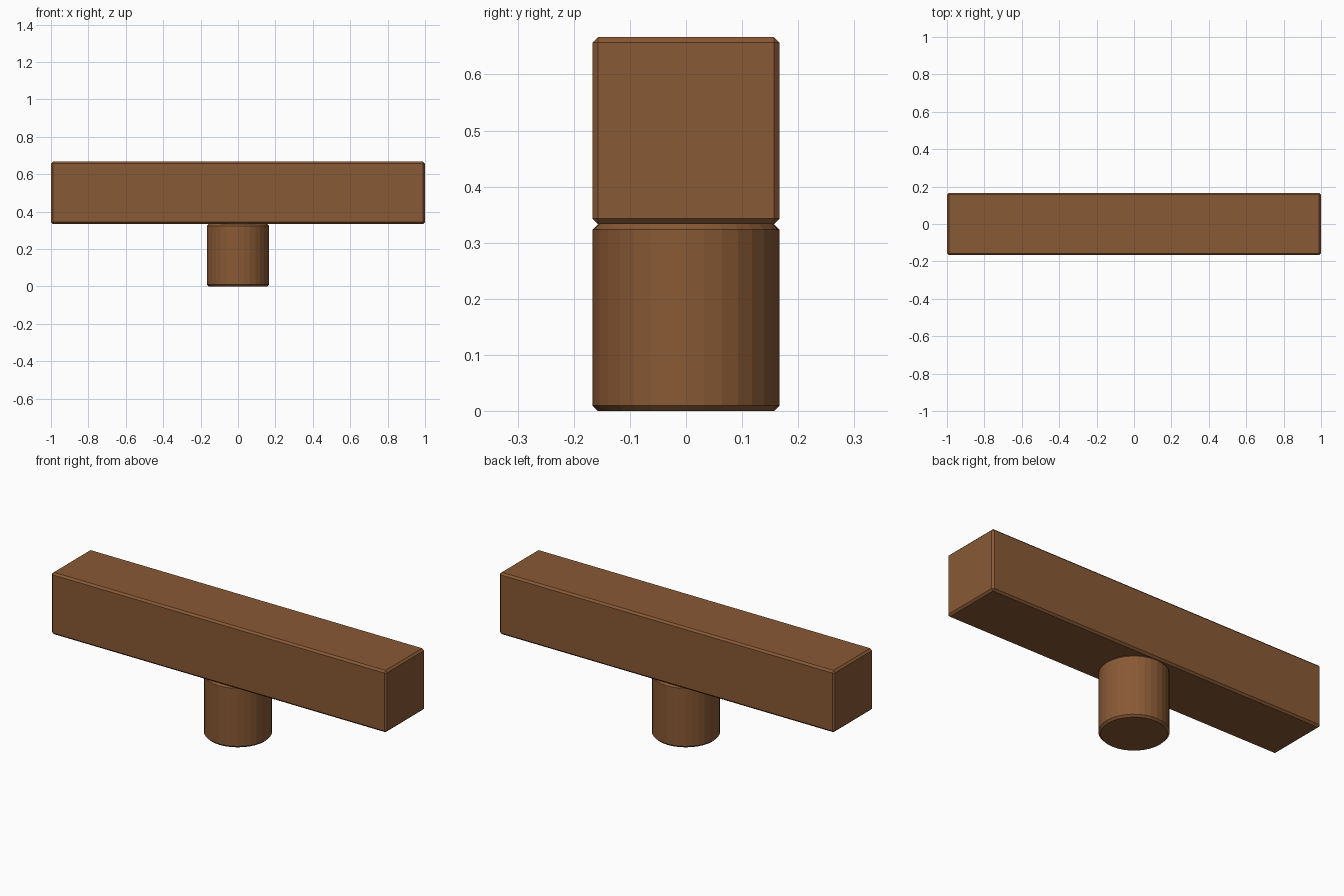
import bpy

# Remove the default object
cube = bpy.data.objects.get("Cube")
if cube:
    bpy.data.objects.remove(cube, do_unlink=True)

# Brown wood
wood = bpy.data.materials.new("brown_wood")
wood.use_nodes = True
colour = (0.25, 0.10, 0.035, 1)
wood.diffuse_color = colour
wood.node_tree.nodes["Principled BSDF"].inputs["Base Color"].default_value = colour

THIRD = 1 / 3


def finish(name):
    """Name the active part, colour it and chamfer its sharp edges."""
    part = bpy.context.object
    part.name = name
    part.data.materials.append(wood)
    bevel = part.modifiers.new("chamfer", "BEVEL")
    bevel.width = 0.01
    bevel.segments = 1
    bevel.limit_method = "ANGLE"
    bevel.angle_limit = 0.7
    return part


# Round post below
bpy.ops.mesh.primitive_cylinder_add(vertices=32, radius=THIRD / 2, depth=THIRD,
                                    location=(0, 0, THIRD / 2))
finish("post")

# Long square beam on top
bpy.ops.mesh.primitive_cube_add(size=1, location=(0, 0, THIRD * 1.5))
beam = bpy.context.object
beam.scale = (2, THIRD, THIRD)
bpy.ops.object.transform_apply(location=False, rotation=False, scale=True)
finish("beam")
